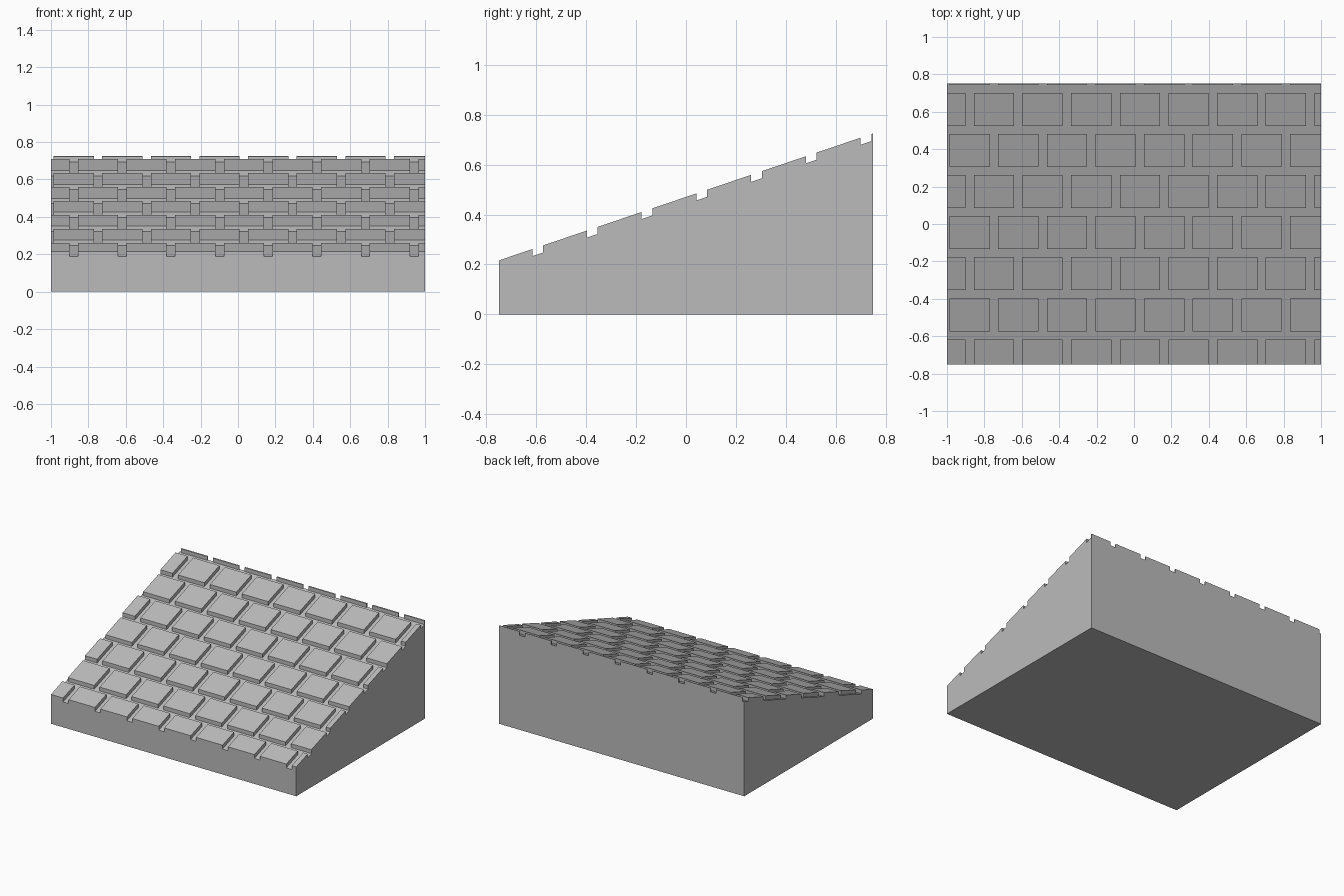
import bpy
import bmesh

cube = bpy.data.objects.get("Cube")
if cube:
    bpy.data.objects.remove(cube, do_unlink=True)

HALF_X, HALF_Y = 1.0, 0.75
FLOOR_FRONT, FLOOR_BACK = 0.1875, 0.6965   # groove floor heights
RAISE = 0.0285                             # tile height above the grooves
ROW_START, ROW_PITCH, ROW_DEPTH, ROWS = -0.793, 0.2195, 0.1765, 8
TILE_START, TILE_PITCH, TILE_WIDTH, TILES = -1.116, 0.26, 0.215, 9

stone = bpy.data.materials.new("grey stone")
stone.use_nodes = True
grey = (0.5, 0.5, 0.5, 1.0)
stone.diffuse_color = grey
bsdf = stone.node_tree.nodes["Principled BSDF"]
bsdf.inputs["Base Color"].default_value = grey
bsdf.inputs["Roughness"].default_value = 0.9


def cut(bm, faces, axis, value):
    """Slice only the given faces along one axis."""
    geom = set(faces)
    for f in faces:
        geom.update(f.edges)
        geom.update(f.verts)
    point, normal = [0, 0, 0], [0, 0, 0]
    point[axis], normal[axis] = value, 1
    bmesh.ops.bisect_plane(bm, geom=list(geom), dist=1e-5,
                           plane_co=point, plane_no=normal)


def slope_faces(bm, low=-HALF_Y, high=HALF_Y):
    bm.normal_update()
    return [f for f in bm.faces if f.normal.z > 0.5
            and low < f.calc_center_median().y < high]


# Solid wedge
bm = bmesh.new()
bmesh.ops.create_cube(bm, size=2)
for v in bm.verts:
    top = v.co.z > 0
    v.co.x *= HALF_X
    v.co.y *= HALF_Y
    v.co.z = (FLOOR_FRONT if v.co.y < 0 else FLOOR_BACK) if top else 0

# Horizontal courses
rows = [(ROW_START + i * ROW_PITCH, ROW_START + i * ROW_PITCH + ROW_DEPTH)
        for i in range(ROWS)]
for row in rows:
    for y in row:
        if abs(y) < HALF_Y:
            cut(bm, slope_faces(bm), 1, y)

# Staggered tiles within each course
tiles = []
for i, (low, high) in enumerate(rows):
    start = TILE_START + (i % 2) * TILE_PITCH / 2
    spans = [(start + j * TILE_PITCH, start + j * TILE_PITCH + TILE_WIDTH)
             for j in range(TILES)]
    for span in spans:
        for x in span:
            if abs(x) < HALF_X:
                cut(bm, slope_faces(bm, low, high), 0, x)
    for f in slope_faces(bm, low, high):
        x = f.calc_center_median_weighted().x
        if any(a < x < b for a, b in spans):
            tiles.append(f)

# Raise the tiles straight up
raised = bmesh.ops.extrude_face_region(bm, geom=tiles)["geom"]
bmesh.ops.translate(bm, vec=(0, 0, RAISE),
                    verts=[g for g in raised if isinstance(g, bmesh.types.BMVert)])
bmesh.ops.recalc_face_normals(bm, faces=bm.faces[:])

mesh = bpy.data.meshes.new("tiled_slope")
bm.to_mesh(mesh)
bm.free()
mesh.materials.append(stone)
bpy.context.collection.objects.link(bpy.data.objects.new("tiled_slope", mesh))
